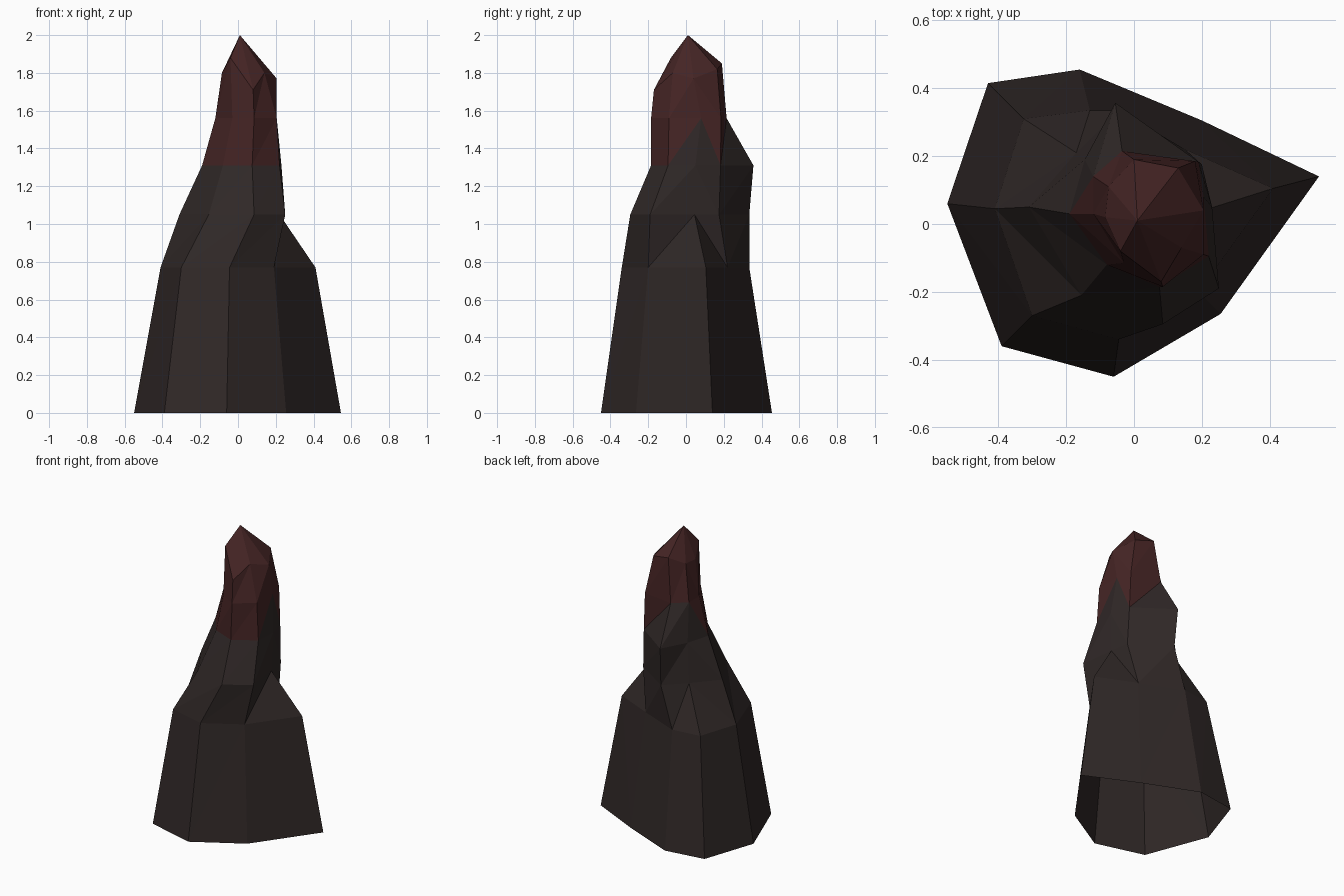
import bpy, bmesh

if "Cube" in bpy.data.objects:
    bpy.data.objects.remove(bpy.data.objects["Cube"])

def material(name, rgb):
    m = bpy.data.materials.new(name)
    m.diffuse_color = (*rgb, 1)
    m.use_nodes = True
    m.node_tree.nodes["Principled BSDF"].inputs["Base Color"].default_value = m.diffuse_color
    return m

# Eight-sided outlines stacked up the spire: (height, points going round from the left)
LEVELS = [
    (0.00, [(-.55, .06), (-.43, .415), (-.16, .455), (.20, .305),
            (.545, .14), (.255, -.265), (-.06, -.45), (-.39, -.36)]),
    (0.77, [(-.41, .045), (-.325, .31), (-.13, .335), (.15, .22),
            (.41, .105), (.19, -.20), (-.045, -.34), (-.30, -.27)]),
    (1.05, [(-.31, .05), (-.17, .21), (-.045, .335), (.20, .175),
            (.22, .045), (.25, -.19), (.085, -.295), (-.155, -.21)]),
    (1.31, [(-.19, .03), (-.145, .19), (-.055, .357), (.19, .183),
            (.23, .05), (.22, -.095), (.075, -.185), (-.08, -.12)]),
    (1.56, [(-.12, .03), (-.12, .14), (-.035, .215), (.18, .185),
            (.205, .08), (.205, -.09), (.085, -.185), (-.03, -.115)]),
    (1.80, [(-.085, .02), (-.075, .11), (0, .19), (.13, .165),
            (.205, .04), (.14, -.07), (.08, -.17), (-.04, -.08)]),
]
TOP_BUMPS = [0, 0, .05, .02, -.03, 0, -.09, .08]   # uneven crown height
FLIPPED = {0, 3}        # sides whose diagonal crease runs the other way
BARE = {1, 2, 4}        # corners on the tip's lower edge that stay dark stone
TIP_LEVEL = 3

bm = bmesh.new()
rings = []
for k, (z, pts) in enumerate(LEVELS):
    last = k == len(LEVELS) - 1
    rings.append([bm.verts.new((x, y, z + (TOP_BUMPS[i] if last else 0)))
                  for i, (x, y) in enumerate(pts)])

# Walls: two facets per side, tip facets red unless they touch a bare corner
for k in range(len(rings) - 1):
    lo, hi = rings[k], rings[k + 1]
    bare = {lo[i] for i in BARE} if k == TIP_LEVEL else set()
    for i in range(8):
        j = (i + 1) % 8
        if i in FLIPPED:
            tris = [(lo[j], lo[i], hi[j]), (lo[i], hi[i], hi[j])]
        else:
            tris = [(lo[j], lo[i], hi[i]), (lo[j], hi[i], hi[j])]
        for t in tris:
            f = bm.faces.new(t)
            f.material_index = int(k >= TIP_LEVEL and not bare & set(t))

# Pointed crown
apex = bm.verts.new((.01, .01, 2))
for i in range(8):
    bm.faces.new((rings[-1][(i + 1) % 8], rings[-1][i], apex)).material_index = 1

mesh = bpy.data.meshes.new("rock_spire")
bm.to_mesh(mesh)
bm.free()
mesh.materials.append(material("dark stone", (.029, .021, .020)))
mesh.materials.append(material("dark red tip", (.060, .018, .018)))
bpy.context.collection.objects.link(bpy.data.objects.new("rock_spire", mesh))
